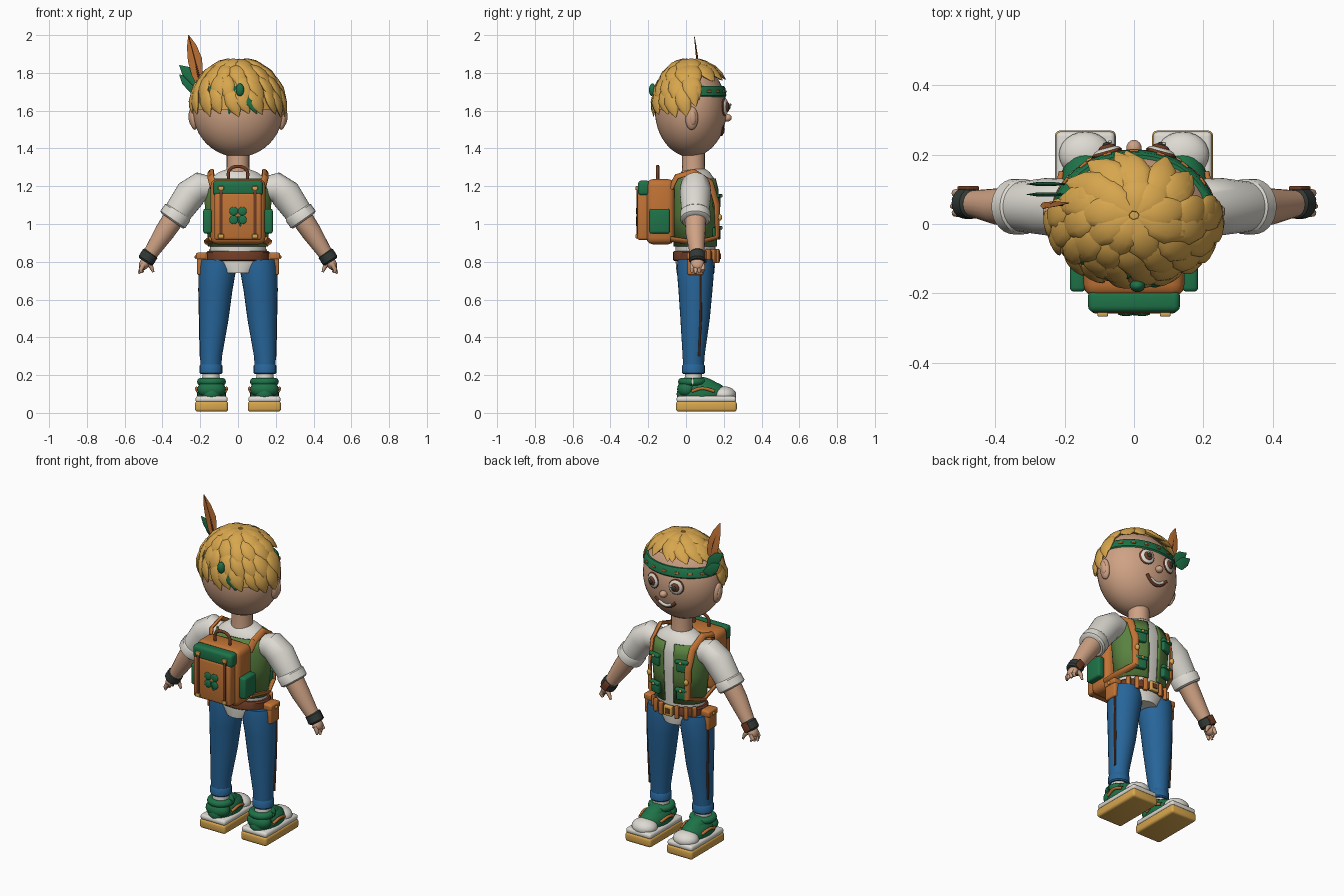
import bpy, bmesh, math, random
from mathutils import Vector, Matrix, Euler

random.seed(4)
if "Cube" in bpy.data.objects:
    bpy.data.objects.remove(bpy.data.objects["Cube"], do_unlink=True)


def material(name, *rgb):
    m = bpy.data.materials.new(name)
    m.use_nodes = True
    m.diffuse_color = (*rgb, 1)
    m.node_tree.nodes["Principled BSDF"].inputs["Base Color"].default_value = (*rgb, 1)
    return m


skin = material("skin", .62, .36, .23)
gold = material("gold", .68, .38, .075)
green = material("deep green", .013, .17, .065)
orange = material("orange leather", .53, .17, .035)
brown = material("brown leather", .16, .045, .018)
blue = material("denim blue", .02, .13, .32)
white = material("off white", .72, .70, .64)
olive = material("olive green", .10, .22, .05)
dark = material("charcoal", .03, .04, .035)


def finish(name, bm, mat, angle=40):
    bmesh.ops.recalc_face_normals(bm, faces=bm.faces)
    mesh = bpy.data.meshes.new(name)
    bm.to_mesh(mesh)
    bm.free()
    mesh.materials.append(mat)
    mesh.shade_smooth()
    mesh.set_sharp_from_angle(angle=math.radians(angle))
    obj = bpy.data.objects.new(name, mesh)
    bpy.context.collection.objects.link(obj)
    return obj


def placed(loc, size, rot):
    return Matrix.LocRotScale(Vector(loc), Euler(rot), Vector(size))


def ball(name, loc, size, mat, rot=(0, 0, 0), seg=24):
    bm = bmesh.new()
    bmesh.ops.create_uvsphere(bm, u_segments=seg, v_segments=seg // 2, radius=1,
                              matrix=placed(loc, size, rot))
    return finish(name, bm, mat)


def box(name, loc, size, mat, bevel=.008, rot=(0, 0, 0)):
    bm = bmesh.new()
    bmesh.ops.create_cube(bm, size=1, matrix=placed(loc, size, rot))
    bmesh.ops.bevel(bm, geom=bm.edges[:], offset=bevel, segments=3, profile=.5, affect='EDGES')
    return finish(name, bm, mat)


def loft(name, rings, mat, sides=20, caps=True):
    """Skin rings of (centre, u axis, v axis)."""
    bm = bmesh.new()
    loops = []
    for c, u, v in rings:
        angles = [math.tau * i / sides for i in range(sides)]
        loops.append([bm.verts.new(c + u * math.cos(a) + v * math.sin(a)) for a in angles])
    for a, b in zip(loops, loops[1:]):
        for i in range(sides):
            j = (i + 1) % sides
            bm.faces.new((a[i], a[j], b[j], b[i]))
    if caps:
        bm.faces.new(loops[0])
        bm.faces.new(loops[-1])
    return finish(name, bm, mat)


def limb(name, pts, radii, mat, flat=1, normals=None, sides=20):
    """Tapered tube through points, flattened along the normals."""
    pts = [Vector(p) for p in pts]
    rings = []
    for i, (p, r) in enumerate(zip(pts, radii)):
        t = (pts[min(i + 1, len(pts) - 1)] - pts[max(i - 1, 0)]).normalized()
        n = normals[i] if normals else Vector((0, 1, 0))
        u = t.cross(n).normalized()
        rings.append((p, u * r, u.cross(t) * r * flat))
    return loft(name, rings, mat, sides)


def stack(name, rows, mat, cy=.05, sides=40, caps=True):
    """Elliptical layers of (z, x radius, y radius)."""
    return loft(name, [(Vector((0, cy, z)), Vector((a, 0, 0)), Vector((0, b, 0)))
                       for z, a, b in rows], mat, sides, caps)


def cord(name, pts, radius, mat, width=1):
    """Smooth round cord through points."""
    c = bpy.data.curves.new(name, 'CURVE')
    c.dimensions = '3D'
    c.bevel_depth, c.bevel_resolution, c.resolution_u = radius, 3, 8
    s = c.splines.new('BEZIER')
    s.bezier_points.add(len(pts) - 1)
    for b, p in zip(s.bezier_points, pts):
        b.co = p
        b.handle_left_type = b.handle_right_type = 'AUTO'
    c.materials.append(mat)
    obj = bpy.data.objects.new(name, c)
    bpy.context.collection.objects.link(obj)


# Torso, vest, neck and belt
torso = [(.74, .09, .1), (.8, .15, .105), (.88, .148, .105), (1.05, .16, .115),
         (1.18, .175, .115), (1.24, .15, .1), (1.275, .1, .075), (1.29, .06, .055)]
stack("shirt", torso, white)
vest = stack("vest", [(z, a + .01, b + .01) for z, a, b in torso[2:6]], olive, sides=64, caps=False)
bm = bmesh.new()
bm.from_mesh(vest.data)
gap = [f for f in bm.faces if f.calc_center_median().y > .05 and abs(f.calc_center_median().x) < .035]
bmesh.ops.delete(bm, geom=gap, context='FACES')
bm.to_mesh(vest.data)
bm.free()
vest.modifiers.new("thickness", 'SOLIDIFY').thickness = .008
limb("neck", [(0, .04, 1.25), (0, .04, 1.31), (0, .04, 1.39)], [.065, .06, .06], skin)
stack("belt", [(.805, .16, .112), (.81, .168, .118), (.85, .168, .118), (.858, .16, .112)], brown)
for k in range(-3, 4):
    a = math.pi / 2 + k * .32
    mat = gold if k == 0 else orange
    box("belt_buckle" if k == 0 else "belt_loop",
        (.17 * math.cos(a), .05 + .12 * math.sin(a), .83),
        (.055 if k == 0 else .025, .022, .06 if k == 0 else .075), mat, .005, (0, 0, a - math.pi / 2))
box("buckle_plate", (0, .18, .83), (.03, .012, .03), brown, .003)

for s in (-1, 1):
    # Vest pockets, straps and side pouches
    for z in (.95, 1.12):
        box("vest_pocket", (s * .092, .162, z), (.07, .03, .065), green, .008, (0, 0, -s * .25))
        box("pocket_flap", (s * .092, .172, z + .03), (.078, .026, .02), green, .006, (0, 0, -s * .25))
        ball("pocket_button", (s * .092, .187, z + .028), (.009, .006, .009), gold, seg=12)
    ball("strap_clip", (s * .125, .178, 1.035), (.014, .013, .018), gold, seg=12)
    path = [(.13, -.08, 1.19), (.145, -.05, 1.25), (.145, .04, 1.278), (.135, .13, 1.22),
            (.128, .165, 1.1), (.128, .165, .93), (.165, .06, .9), (.14, -.08, .92)]
    path = [Vector((s * x, y, z)) for x, y, z in path]
    out = [(p - Vector((0, .05, 1.1))).normalized() for p in path]
    limb("shoulder_strap", path, [.02] * len(path), orange, .5, out, 12)
    box("belt_pouch", (s * .19, .05, .79), (.055, .085, .12), orange, .01)
    box("pouch_flap", (s * .195, .05, .83), (.055, .09, .035), orange, .008)
    ball("pouch_button", (s * .224, .05, .825), (.006, .01, .01), gold, seg=12)

    # Trousers with cuff and seam
    leg = [(.22, .143, .04, .054), (.3, .143, .04, .058), (.5, .128, .048, .078),
           (.65, .12, .05, .09), (.76, .11, .05, .099), (.81, .108, .05, .094)]
    limb("trouser_leg", [(s * x, y, z) for z, x, y, r in leg], [r for z, x, y, r in leg], blue, 1, sides=28)
    limb("trouser_cuff", [(s * .143, .04, z) for z in (.205, .212, .25, .258)], [.054, .06, .06, .054], blue)
    limb("trouser_seam", [(s * (x + r * .94), y + .03, z) for z, x, y, r in leg[1:5]], [.006] * 4,
         brown, 1, sides=8)
    limb("ankle", [(s * .143, .035, .15), (s * .143, .04, .19), (s * .143, .04, .23)], [.05, .046, .046], white)

    # Shoes
    x = s * .14
    box("shoe_sole", (x, .108, .034), (.175, .322, .055), gold, .014)
    box("shoe_midsole", (x, .108, .072), (.17, .316, .034), white, .014)
    ball("shoe_upper", (x, .085, .1), (.077, .135, .075), green)
    ball("shoe_tongue", (x, .1, .145), (.052, .085, .042), green, (-.3, 0, 0))
    ball("shoe_toe", (x, .2, .095), (.076, .066, .046), white)
    ball("shoe_heel", (x, .005, .125), (.075, .052, .05), green)
    bm = bmesh.new()
    bmesh.ops.create_circle(bm, segments=12, radius=.023)
    bm.free()
    ring = [(x + .056 * math.cos(a), .035 + .056 * math.sin(a), .165)
            for a in [math.tau * i / 12 for i in range(13)]]
    cord("shoe_collar", ring, .021, green)
    for t in (-1, 1):
        cord("shoe_stripe", [(x + t * .074, .03, .115), (x + t * .079, .085, .13), (x + t * .068, .15, .115)],
             .009, orange)

    # Arms
    limb("sleeve", [(s * .12, .05, 1.19), (s * .2, .05, 1.195), (s * .25, .05, 1.16), (s * .345, .05, 1.025)],
         [.055, .08, .083, .07], white, 1, sides=28)
    limb("sleeve_cuff", [(s * .315, .05, 1.068), (s * .32, .05, 1.06), (s * .345, .05, 1.024), (s * .35, .05, 1.017)],
         [.073, .08, .08, .07], white, 1, sides=28)
    limb("forearm", [(s * .33, .05, 1.045), (s * .39, .05, .955), (s * .475, .06, .825)],
         [.058, .053, .036], skin)
    limb("wristband", [(s * .46, .06, .85), (s * .465, .06, .843), (s * .487, .06, .808), (s * .492, .06, .8)],
         [.036, .045, .045, .036], dark)
    box("wrist_plate", (s * .477, .103, .826), (.055, .012, .042), brown, .004, (0, s * .97, 0))
    ball("palm", (s * .496, .06, .79), (.026, .036, .037), skin, (0, -s * .5, 0))
    for k in range(4):
        y = .032 + k * .019
        tip = Vector((s * (.525 - .012 * abs(k - 1)), y, .737 + .004 * abs(k - 1)))
        limb("finger", [(s * .5, y, .785), (s * .514, y, .76), tip], [.012, .0115, .006], skin, sides=10)
    limb("thumb", [(s * .485, .08, .8), (s * .46, .088, .775), (s * .448, .088, .745)],
         [.014, .012, .006], skin, sides=10)

    # Ears
    ball("ear", (s * .236, .03, 1.56), (.022, .034, .062), skin, (0, s * .12, 0))
    ball("inner_ear", (s * .25, .036, 1.56), (.012, .018, .038), skin, (0, s * .12, 0))

# Backpack
box("backpack", (0, -.135, 1.065), (.29, .15, .345), orange, .035)
box("back_pocket", (0, -.225, 1.04), (.25, .065, .25), orange, .014)
box("back_flap", (0, -.222, 1.19), (.265, .065, .08), green, .018)
cord("pack_handle", [(-.05, -.15, 1.23), (-.045, -.15, 1.285), (0, -.15, 1.305), (.045, -.15, 1.285),
                     (.05, -.15, 1.23)], .009, brown)
for s in (-1, 1):
    box("side_pocket", (s * .162, -.14, 1.015), (.045, .11, .13), green, .012)
    box("pack_strap", (s * .09, -.257, 1.06), (.018, .012, .27), brown, .004)
    for z in (.935, 1.19):
        box("pack_buckle", (s * .09, -.26, z), (.03, .014, .022), gold, .004)
    for t in (-1, 1):
        ball("clover_leaf", (s * .023, -.259, 1.045 + t * .023), (.023, .006, .023), green, seg=16)
cord("clover_stem", [(0, -.259, 1.04), (.006, -.259, 1.01), (.016, -.259, .99)], .005, green)

# Head
CENTRE, RADII = Vector((0, .025, 1.605)), Vector((.24, .19, .25))
ball("head", CENTRE, RADII, skin, seg=48)


def on_head(az, phi, k=1):
    d = Vector((math.sin(phi) * math.cos(az), math.sin(phi) * math.sin(az), math.cos(phi)))
    return CENTRE + Vector((d.x * RADII.x, d.y * RADII.y, d.z * RADII.z)) * k


def on_face(x, z, lift=0):
    h = 1 - (x / RADII.x) ** 2 - ((z - CENTRE.z) / RADII.z) ** 2
    return Vector((x, CENTRE.y + RADII.y * math.sqrt(h) + lift, z))


# Face
for s in (-1, 1):
    for part, r, lift, mat in (("eye_rim", .045, 0, brown), ("eye_white", .04, .005, white),
                               ("iris", .025, .014, brown), ("pupil", .014, .02, dark)):
        ball(part, on_face(s * .078, 1.62, lift), (r, .012, r * 1.05), mat, (0, 0, -s * .28))
    ball("eye_glint", on_face(s * .078 + .009, 1.632, .031), (.006, .004, .006), white, seg=12)
ball("nose", on_face(0, 1.562, .006), (.022, .024, .02), skin)
smile = [(x, 1.475 + 9 * x * x) for x in (-.07, -.045, -.02, 0, .02, .045, .07)]
cord("mouth", [on_face(x, z) for x, z in smile], .009, brown)
cord("teeth", [on_face(x, z + .01, .002) for x, z in smile[1:-1]], .009, white)

# Headband with small patches, knot and leaf ornaments
stack("headband", [(z, a, a * .8) for z, a in ((1.672, .228), (1.68, .236), (1.722, .228), (1.73, .218))],
      green, cy=.025, sides=48)
for k in range(-3, 4):
    a = math.pi / 2 + k * .34
    box("band_patch", (.232 * math.cos(a), .025 + .186 * math.sin(a), 1.702), (.026, .009, .012),
        orange, .003, (.2, 0, a - math.pi / 2))
ball("band_knot", (.01, -.178, 1.71), (.022, .018, .034), green)
for x in (-.05, .1):
    limb("band_tail", [(.01, -.165, 1.69), (x * .6, -.175, 1.64), (x, -.16, 1.585)], [.01, .02, .004], green, .4)
limb("feather", [(-.19, .055, 1.7), (-.215, .06, 1.79), (-.228, .06, 1.87), (-.245, .052, 1.94), (-.262, .045, 2)],
     [.008, .03, .038, .026, .002], orange, .12)
limb("feather_quill", [(-.19, .055, 1.7), (-.228, .06, 1.87), (-.26, .045, 1.99)], [.006, .006, .002], brown, 1, sides=8)
for y, z in ((.085, 1.83), (.115, 1.78)):
    limb("leaf", [(-.2, y, 1.71), (-.235, y, z - .06), (-.275, y, z - .02), (-.31, y, z + .01)],
         [.01, .03, .028, .002], green, .2)


# Hair cap and layered locks
def hairline(az):
    f = min(1, max(0, (math.sin(az) + .05) / .35))
    return math.radians(100 - 43 * f)


bm = bmesh.new()
bmesh.ops.create_uvsphere(bm, u_segments=40, v_segments=30, radius=1)
low = [v for v in bm.verts if math.acos(max(-1, min(1, v.co.z))) > hairline(math.atan2(v.co.y, v.co.x)) - .1]
bmesh.ops.delete(bm, geom=low, context='VERTS')
bm.transform(placed(CENTRE, RADII * 1.045, (0, 0, 0)))
finish("hair_cap", bm, gold)
for start, end, count, width in ((3, 44, 9, .046), (24, 62, 14, .046), (44, 82, 18, .042), (64, 99, 20, .04)):
    for i in range(count):
        az = math.tau * (i + random.uniform(-.2, .2)) / count + start * .02
        a, b = math.radians(start), math.radians(end + random.uniform(-5, 5))
        limit = hairline(az + .15)
        if b > limit + .45:
            continue
        if b > limit:
            a, b = a - (b - limit), limit
        tip = .13 * max(0, math.sin(az)) if b > .85 else .02
        pts = [on_head(az + .25 * t, a + (b - a) * t, 1.045 + tip * t * t) for t in (0, .25, .5, .75, 1)]
        out = [(p - CENTRE).normalized() for p in pts]
        limb("hair_lock", pts, [width * w for w in (.35, .9, 1.05, .75, .06)], gold, .38, out, 12)
